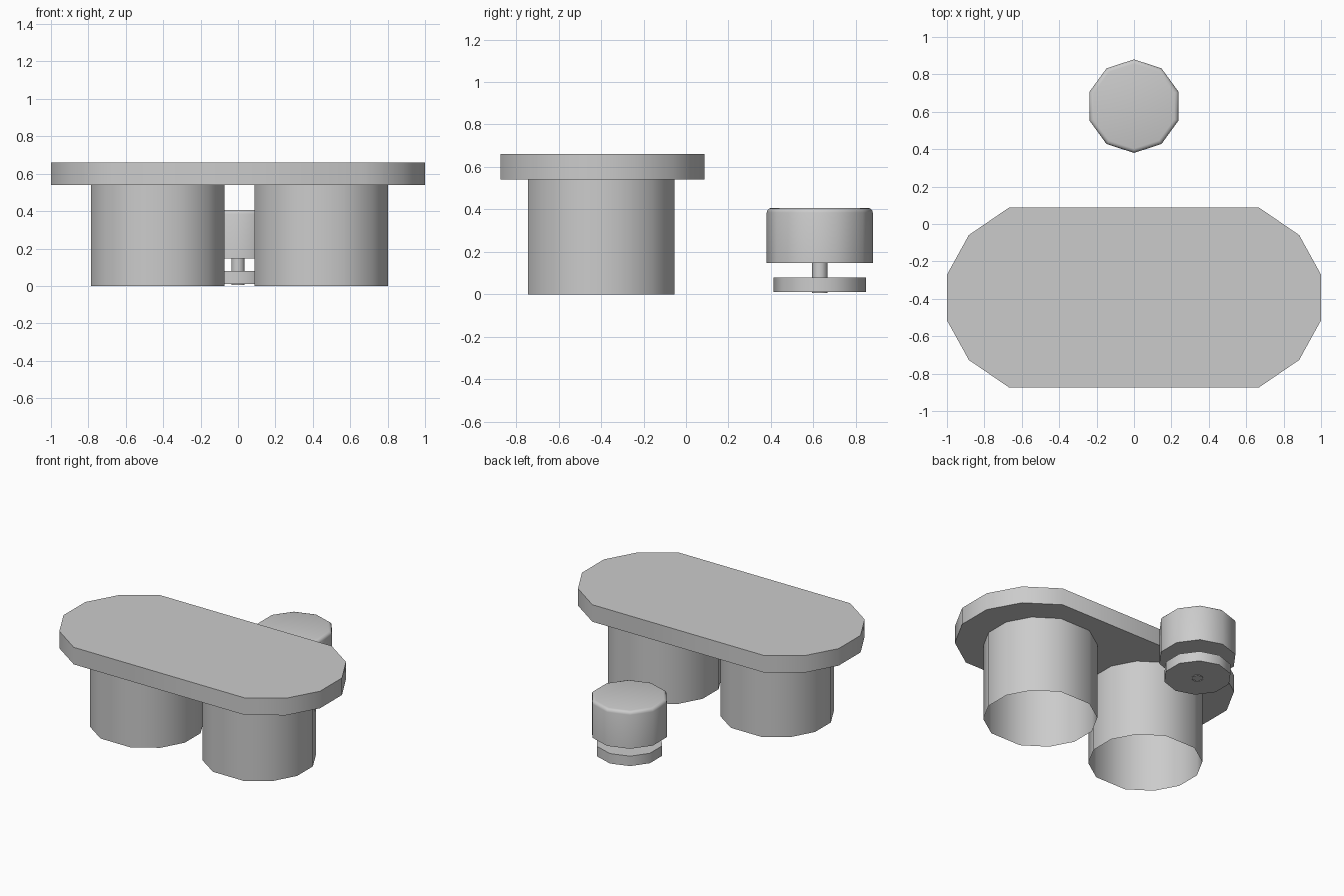
import bpy, bmesh, math

cube = bpy.data.objects.get("Cube")
if cube:
    bpy.data.objects.remove(cube, do_unlink=True)

grey = bpy.data.materials.new("light_grey")
grey.use_nodes = True
colour = (0.6, 0.6, 0.6, 1)
grey.diffuse_color = colour
grey.node_tree.nodes["Principled BSDF"].inputs["Base Color"].default_value = colour


def prism(name, outline, centre, z0, z1, bottom=True, top=True, bevel=0):
    """Upright prism from a counter-clockwise outline, optionally open-ended."""
    bm = bmesh.new()
    low, high = ([bm.verts.new((x + centre[0], y + centre[1], z)) for x, y in outline]
                 for z in (z0, z1))
    n = len(outline)
    for i in range(n):
        j = (i + 1) % n
        bm.faces.new((low[i], low[j], high[j], high[i]))
    if bottom:
        bm.faces.new(low[::-1])
    if top:
        lid = bm.faces.new(high)
        if bevel:
            bmesh.ops.bevel(bm, geom=list(lid.edges), offset=bevel, segments=3,
                            profile=0.5, affect='EDGES')
    mesh = bpy.data.meshes.new(name)
    bm.to_mesh(mesh)
    bm.free()
    mesh.materials.append(grey)
    obj = bpy.data.objects.new(name, mesh)
    bpy.context.collection.objects.link(obj)
    bpy.ops.object.select_all(action='DESELECT')
    obj.select_set(True)
    bpy.context.view_layer.objects.active = obj
    bpy.ops.object.shade_smooth_by_angle(angle=math.radians(40))
    return obj


def four_way(quarter):
    """Mirror one quarter of an outline, listed from +x to +y, all the way round."""
    half = quarter + [(-x, y) for x, y in reversed(quarter)]
    return half + [(-x, -y) for x, y in half]


def decagon(radius):
    """Ten-sided outline with corners on the y axis."""
    return [(radius * math.sin(-i * math.tau / 10), radius * math.cos(i * math.tau / 10))
            for i in range(10)]


# Table: long rounded top on two hollow drum legs
prism("table_top", four_way([(1.0, 0.122), (0.883, 0.334), (0.668, 0.481)]),
      (0, -0.393), 0.54, 0.66)
drum = four_way([(0.357, 0.088), (0.274, 0.24), (0.119, 0.345)])
for name, x in (("left_leg", 0.445), ("right_leg", -0.43)):
    prism(name, drum, (x, -0.4), 0, 0.54, bottom=False, top=False)

# Stool: base disc, thin post and padded seat
stool = (0, 0.63)
prism("stool_base", decagon(0.217), stool, 0.01, 0.08)
prism("stool_post", decagon(0.037), stool, 0.005, 0.15, bottom=False, top=False)
prism("stool_seat", decagon(0.25), stool, 0.147, 0.407, bevel=0.022)
